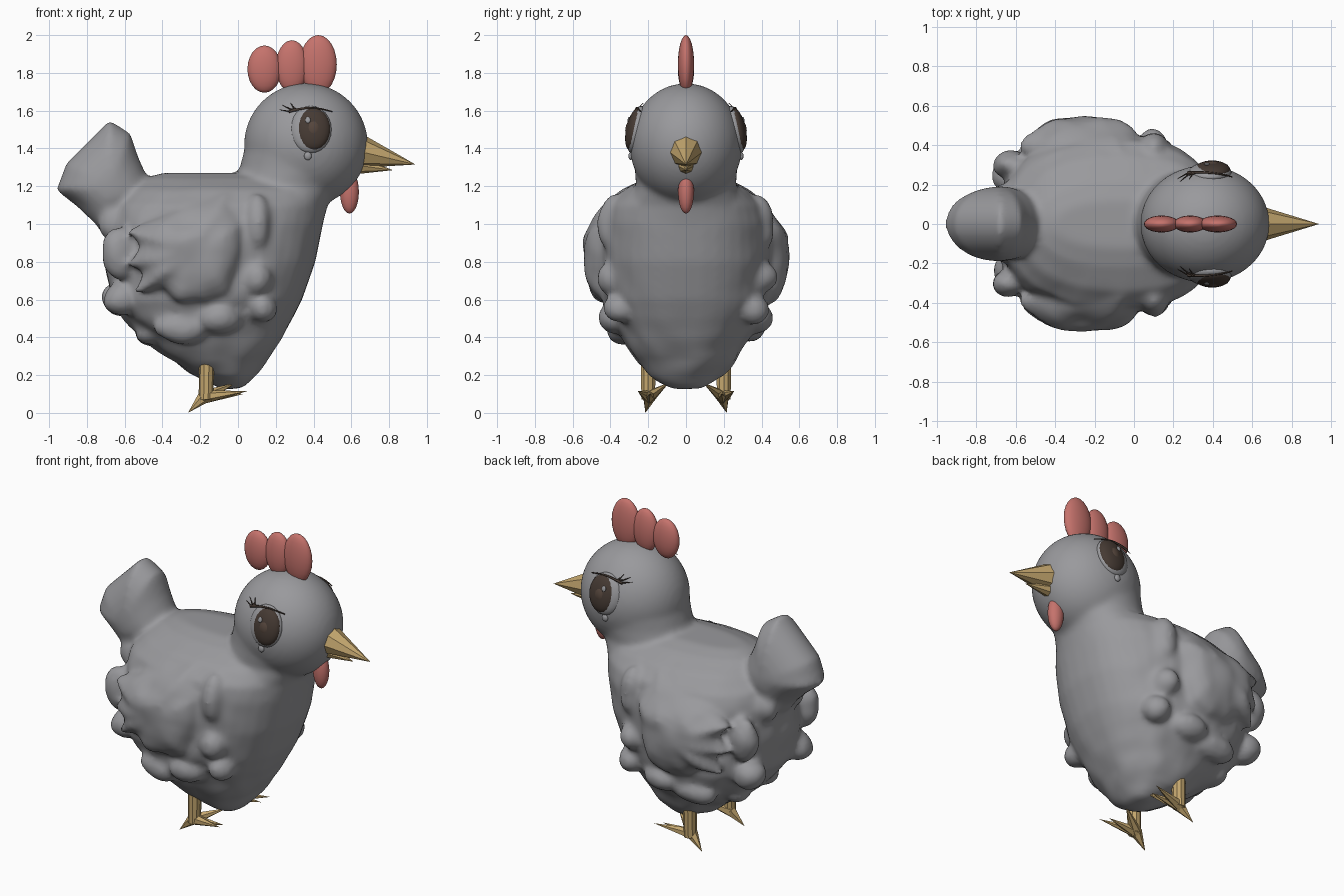
import bpy, bmesh, math
from mathutils import Vector, Matrix, noise

if "Cube" in bpy.data.objects:
    bpy.data.objects.remove(bpy.data.objects["Cube"])


def material(name, rgb):
    m = bpy.data.materials.new(name)
    m.use_nodes = True
    m.diffuse_color = (*rgb, 1)
    m.node_tree.nodes["Principled BSDF"].inputs["Base Color"].default_value = (*rgb, 1)
    return m


GREY = material("feather grey", (0.32, 0.32, 0.335))
RED = material("comb red", (0.56, 0.17, 0.15))
GOLD = material("beak gold", (0.56, 0.39, 0.16))
DARK = material("eye dark brown", (0.06, 0.042, 0.033))
BROWN = material("eye brown", (0.09, 0.06, 0.045))


def finish(name, bm, mat, smooth=True):
    bmesh.ops.recalc_face_normals(bm, faces=bm.faces)
    mesh = bpy.data.meshes.new(name)
    bm.to_mesh(mesh)
    bm.free()
    mesh.materials.append(mat)
    if smooth:
        mesh.shade_smooth()
    ob = bpy.data.objects.new(name, mesh)
    bpy.context.collection.objects.link(ob)
    return ob


def add_ball(bm, centre, radii, tilt=0, turn=0, segs=24):
    m = (Matrix.Translation(centre) @ Matrix.Rotation(tilt, 4, 'X')
         @ Matrix.Rotation(turn, 4, 'Y') @ Matrix.Diagonal((*radii, 1)))
    bmesh.ops.create_uvsphere(bm, u_segments=segs, v_segments=segs // 2, radius=1, matrix=m)


def ball(name, mat, centre, radii, tilt=0, turn=0, segs=24):
    bm = bmesh.new()
    add_ball(bm, centre, radii, tilt, turn, segs)
    return finish(name, bm, mat)


def add_loft(bm, rings):
    """Skin closed rings of equal length and cap both ends."""
    loops = [[bm.verts.new(p) for p in r] for r in rings]
    n = len(loops[0])
    for a, b in zip(loops, loops[1:]):
        for i in range(n):
            j = (i + 1) % n
            bm.faces.new((a[i], a[j], b[j], b[i]))
    bm.faces.new(loops[0])
    bm.faces.new(loops[-1])


def stack(bm, levels, power):
    """Loft rounded sections given as (z, back x, front x, half width)."""
    rings = []
    for z, x0, x1, w in levels:
        ring = []
        for i in range(40):
            a = math.tau * i / 40
            c, s = math.cos(a), math.sin(a)
            px = math.copysign(abs(c) ** (2 / power), c)
            py = math.copysign(abs(s) ** (2 / power), s)
            ring.append(((x0 + x1) / 2 + px * (x1 - x0) / 2, py * w, z))
        rings.append(ring)
    add_loft(bm, rings)


def pillow(bm, outline, centre, place, half):
    """Inflate an x-z outline sideways; place(x, z) gives its middle y."""
    steps = [math.radians(a) for a in range(-85, 86, 10)]
    rings = []
    for t in steps:
        ring = []
        for x, z in outline:
            px = centre[0] + (x - centre[0]) * math.cos(t)
            pz = centre[1] + (z - centre[1]) * math.cos(t)
            ring.append((px, place(px, pz) + half * math.sin(t), pz))
        rings.append(ring)
    add_loft(bm, rings)


# Plump body, neck and head fused into one skin
bm = bmesh.new()
stack(bm, [(0.13, -0.08, 0.03, 0.08), (0.16, -0.15, 0.06, 0.14), (0.2, -0.24, 0.09, 0.2),
           (0.3, -0.38, 0.17, 0.28), (0.4, -0.52, 0.235, 0.34), (0.5, -0.62, 0.29, 0.4),
           (0.6, -0.68, 0.34, 0.44), (0.8, -0.7, 0.41, 0.46), (1.0, -0.69, 0.45, 0.45),
           (1.1, -0.65, 0.46, 0.42), (1.18, -0.58, 0.46, 0.34), (1.24, -0.5, 0.4, 0.22),
           (1.27, -0.4, 0.3, 0.12)], 2.3)
stack(bm, [(1.0, -0.05, 0.45, 0.36), (1.1, -0.03, 0.475, 0.31), (1.2, -0.02, 0.53, 0.265),
           (1.3, 0.01, 0.61, 0.272), (1.42, 0.04, 0.67, 0.29)], 2)
add_ball(bm, (0.36, 0, 1.42), (0.328, 0.298, 0.325), segs=48)

# Upturned tail
tail = [(-0.96, 1.18), (-0.91, 1.32), (-0.79, 1.44), (-0.68, 1.55), (-0.57, 1.48),
        (-0.53, 1.36), (-0.46, 1.2), (-0.5, 1.0), (-0.7, 0.93), (-0.84, 1.08)]
pillow(bm, tail, (-0.68, 1.2), lambda x, z: 0, 0.19)

# Wings with scalloped trailing edges, shoulder tufts and hip feathers
wing = [(-0.59, 0.96), (-0.52, 0.88), (-0.59, 0.78), (-0.5, 0.75), (-0.55, 0.63), (-0.4, 0.66),
        (-0.32, 0.59), (-0.18, 0.58), (-0.06, 0.63), (0.0, 0.76), (0.03, 1.0), (-0.05, 1.18),
        (-0.25, 1.12), (-0.45, 1.03)]
tufts = [((0.1, 0.37, 1.0), (0.08, 0.1, 0.16)), ((0.1, 0.38, 0.72), (0.08, 0.1, 0.09)),
         ((0.13, 0.35, 0.55), (0.08, 0.09, 0.08)), ((-0.1, 0.37, 0.5), (0.12, 0.09, 0.08)),
         ((-0.3, 0.34, 0.45), (0.15, 0.08, 0.08)), ((-0.62, 0.3, 0.85), (0.1, 0.07, 0.14)),
         ((-0.62, 0.24, 0.6), (0.1, 0.1, 0.09)), ((-0.64, 0.13, 1.0), (0.1, 0.07, 0.1)),
         ((-0.46, 0.14, 0.42), (0.08, 0.1, 0.06))]
for s in (1, -1):
    pillow(bm, wing, (-0.22, 0.86),
           lambda x, z: s * (0.44 - 0.5 * max(0, z - 0.95) - 0.25 * max(0, -0.4 - x)), 0.105)
    for (x, y, z), r in tufts:
        add_ball(bm, (x, s * y, z), r)

body = finish("body", bm, GREY)
remesh = body.modifiers.new("fuse", 'REMESH')
remesh.mode = 'VOXEL'
remesh.voxel_size = 0.018
remesh.use_smooth_shade = True
soften = body.modifiers.new("soften", 'SMOOTH')
soften.factor = 0.5
soften.iterations = 6
graph = bpy.context.evaluated_depsgraph_get()
fused = bpy.data.meshes.new_from_object(body.evaluated_get(graph))
body.modifiers.clear()
body.data = fused

# Ruffled plumage below the neck
for v in fused.vertices:
    fade = min(1, max(0, (1.25 - v.co.z) * 4)) * min(1, max(0, (0.35 - v.co.x) * 4))
    v.co += v.normal * noise.noise(v.co * 7) * 0.016 * fade
fused.materials.clear()
fused.materials.append(GREY)
fused.shade_smooth()

# Comb and wattle
for label, x, z, rx, rz in (("back", 0.14, 1.82, 0.09, 0.125), ("middle", 0.285, 1.835, 0.085, 0.138),
                            ("front", 0.425, 1.845, 0.098, 0.155)):
    ball("comb_" + label, RED, (x, 0, z), (rx, 0.043, rz))
ball("wattle", RED, (0.59, 0, 1.17), (0.05, 0.042, 0.115))


def spike(name, base, tip, r0, r1=0, sides=8):
    """Tapered faceted horn from base to tip."""
    base, tip = Vector(base), Vector(tip)
    d = tip - base
    m = Matrix.Translation((base + tip) / 2) @ d.to_track_quat('Z', 'Y').to_matrix().to_4x4()
    bm = bmesh.new()
    bmesh.ops.create_cone(bm, cap_ends=True, segments=sides, radius1=r0, radius2=r1,
                          depth=d.length, matrix=m)
    return finish(name, bm, GOLD, False)


# Beak
spike("upper_beak", (0.64, 0, 1.385), (0.94, 0, 1.315), 0.092)
spike("lower_beak", (0.6, 0, 1.315), (0.82, 0, 1.285), 0.055)


def stroke(name, points, radius, taper):
    """Thin round stroke that narrows to its end."""
    c = bpy.data.curves.new(name, 'CURVE')
    c.dimensions = '3D'
    c.bevel_depth = radius
    c.bevel_resolution = 1
    sp = c.splines.new('POLY')
    sp.points.add(len(points) - 1)
    for i, p in enumerate(points):
        sp.points[i].co = (*p, 1)
        sp.points[i].radius = 1 - taper * i / (len(points) - 1)
    c.materials.append(DARK)
    ob = bpy.data.objects.new(name, c)
    bpy.context.collection.objects.link(ob)


def head_y(x, z):
    return 0.298 * math.sqrt(max(0, 1 - ((x - 0.36) / 0.328) ** 2 - ((z - 1.42) / 0.325) ** 2))


for s, side in ((1, "left"), (-1, "right")):
    # Layered eye, tilted to follow the head
    tilt = s * 0.22

    def eye_part(name, mat, dx, out, dz, radii):
        offset = Matrix.Rotation(tilt, 3, 'X') @ Vector((dx, s * out, dz))
        ball(f"{side}_{name}", mat, Vector((0.385, s * 0.262, 1.5)) + offset, radii, tilt)

    eye_part("eye_white", GREY, 0, 0, 0, (0.11, 0.045, 0.128))
    eye_part("iris", DARK, 0.012, 0.012, 0, (0.092, 0.043, 0.115))
    eye_part("pupil", BROWN, 0.014, 0.019, 0, (0.05, 0.04, 0.062))
    eye_part("eye_glint", GREY, -0.015, 0.052, 0.04, (0.014, 0.006, 0.017))
    ball(side + "_tear", GREY, (0.37, s * head_y(0.37, 1.36), 1.36), (0.02, 0.012, 0.022))

    # Eyelid line and lashes
    lid = [(0.27 + 0.23 * t / 8, 1.595 + 0.02 * math.sin(math.pi * t / 8)) for t in range(9)]
    stroke(side + "_eyelid", [(x, s * (head_y(x, z) + 0.022), z) for x, z in lid], 0.008, 0.6)
    for i, (x, z) in enumerate(((0.22, 1.605), (0.235, 1.63), (0.28, 1.64))):
        root = (0.31, s * (head_y(0.31, 1.603) + 0.02), 1.603)
        mid = ((0.31 + x) / 2, 0, (1.59 + z) / 2)
        mid = (mid[0], s * (head_y(mid[0], mid[2]) + 0.02), mid[2])
        stroke(f"{side}_lash_{i + 1}", [root, mid, (x, s * (head_y(x, z) + 0.02), z)], 0.007, 0.85)

    # Leg and clawed foot
    spike(side + "_leg", (-0.17, s * 0.2, 0.07), (-0.165, s * 0.2, 0.34), 0.038, 0.042, 10)
    heel = (-0.18, s * 0.195, 0.085)
    for toe, tip in (("outer", (0.05, 0.255, 0.115)), ("inner", (-0.01, 0.09, 0.16)),
                     ("middle", (0.03, 0.19, 0.1)), ("back", (-0.265, 0.215, 0.0))):
        spike(f"{side}_{toe}_toe", heel, (tip[0], s * tip[1], tip[2]), 0.036, 0, 6)
